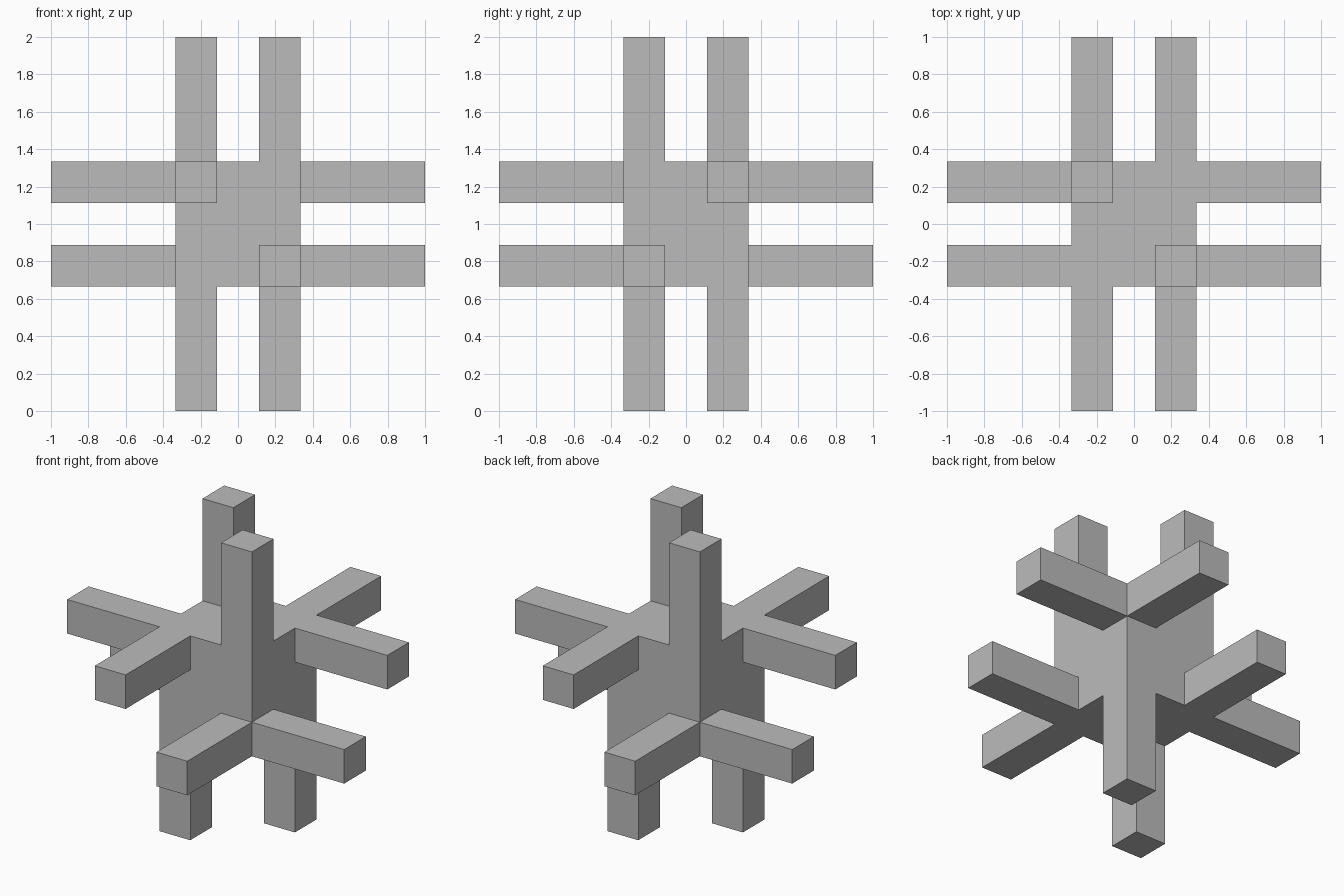
import bpy
import bmesh

default = bpy.data.objects.get("Cube")
if default:
    bpy.data.objects.remove(default, do_unlink=True)

CORE = 2 / 3        # side of the central block
ARM = 2 / 3         # length of every arm

# Single grey material
grey = bpy.data.materials.new("plain grey")
grey.use_nodes = True
colour = (0.5, 0.5, 0.5, 1)
grey.diffuse_color = colour
grey.node_tree.nodes["Principled BSDF"].inputs["Base Color"].default_value = colour

# Central block, each side split into a three by three grid
bm = bmesh.new()
bmesh.ops.create_cube(bm, size=CORE)
bmesh.ops.subdivide_edges(bm, edges=bm.edges[:], cuts=2, use_grid_fill=True)
bm.normal_update()


def carries_arm(face):
    """Corner cells carry arms: sideways ones on even corners, upright ones on odd."""
    c = face.calc_center_median()
    at_corner = min(abs(v) for v in c) > CORE / 6
    upright = abs(face.normal.z) > 0.5
    return at_corner and (c.x * c.y * c.z < 0) == upright


# Two square arms grow straight out of each side
cells = [f for f in bm.faces if carries_arm(f)]
arms = bmesh.ops.extrude_discrete_faces(bm, faces=cells)["faces"]
for face in arms:
    offset = face.normal.copy() * ARM
    bmesh.ops.translate(bm, verts=face.verts[:], vec=offset)

# Merge flush faces into clean flat panels
bmesh.ops.dissolve_limit(bm, angle_limit=0.01, verts=bm.verts[:], edges=bm.edges[:])
bmesh.ops.recalc_face_normals(bm, faces=bm.faces[:])
bmesh.ops.translate(bm, verts=bm.verts[:], vec=(0, 0, CORE / 2 + ARM))

mesh = bpy.data.meshes.new("block_with_arms")
bm.to_mesh(mesh)
bm.free()
mesh.materials.append(grey)
block = bpy.data.objects.new("block_with_arms", mesh)
bpy.context.collection.objects.link(block)
